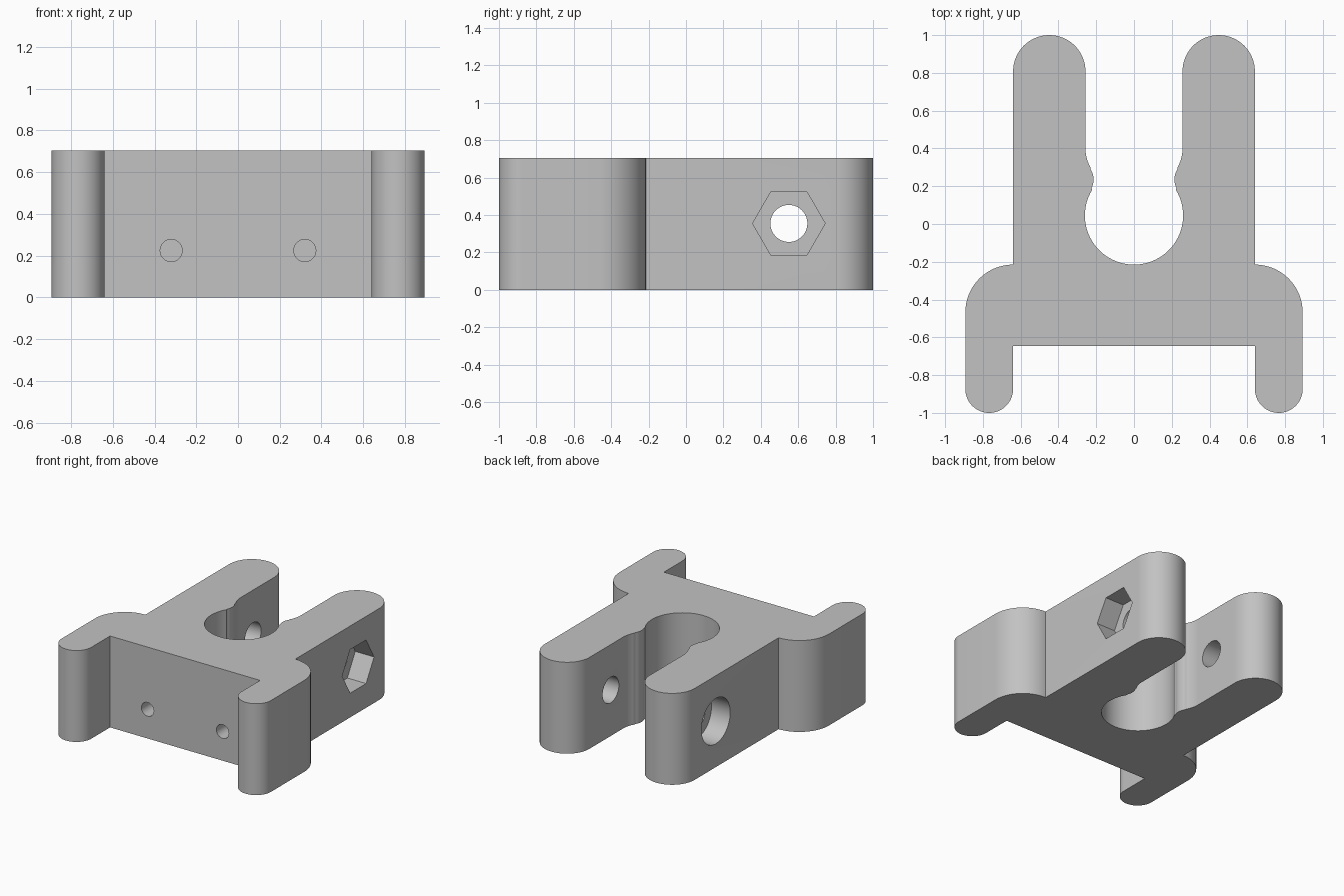
import bpy, bmesh
from math import cos, sin, pi, radians, atan2
from mathutils import Vector

cube = bpy.data.objects.get("Cube")
if cube:
    bpy.data.objects.remove(cube, do_unlink=True)

grey = bpy.data.materials.new("plain grey")
grey.use_nodes = True
grey.diffuse_color = (0.54, 0.54, 0.54, 1)
grey.node_tree.nodes["Principled BSDF"].inputs["Base Color"].default_value = grey.diffuse_color


def arc(cx, cy, r, start, end, n=16):
    """Points on a circle, angles in degrees."""
    steps = [radians(start + (end - start) * i / n) for i in range(n + 1)]
    return [(cx + r * cos(a), cy + r * sin(a)) for a in steps]


def prism(name, points, direction):
    """Close a planar loop of 3D points and extrude it."""
    bm = bmesh.new()
    face = bm.faces.new([bm.verts.new(p) for p in points])
    out = bmesh.ops.extrude_face_region(bm, geom=[face])
    moved = [v for v in out["geom"] if isinstance(v, bmesh.types.BMVert)]
    bmesh.ops.translate(bm, verts=moved, vec=Vector(direction))
    bmesh.ops.recalc_face_normals(bm, faces=bm.faces)
    mesh = bpy.data.meshes.new(name)
    bm.to_mesh(mesh)
    bm.free()
    obj = bpy.data.objects.new(name, mesh)
    bpy.context.collection.objects.link(obj)
    mesh.materials.append(grey)
    return obj


HEIGHT = 0.705
ARM_IN, ARM_OUT, FOOT_OUT = 0.257, 0.64, 0.893
BORE_Y, BORE_R = 0.045, 0.26

# Half outline: bore, retaining bump, arm, shoulder, foot
bump = Vector((0.314, 0.235))
blend = Vector((0.057, 0.4))
to_bore = math_angle = atan2(bump.y - BORE_Y, bump.x) * 180 / pi
to_bump = atan2(bump.y - blend.y, bump.x - blend.x) * 180 / pi
arm_r = (ARM_OUT - ARM_IN) / 2
foot_r = (FOOT_OUT - ARM_OUT) / 2
shoulder_r = FOOT_OUT - ARM_OUT
half = arc(0, BORE_Y, BORE_R, -90, to_bore, 32)
half += arc(*bump, 0.1, 180 + to_bore, 180 + to_bump, 12)[1:]
half += arc(*blend, 0.2, to_bump, 0, 10)[1:]
half += arc(ARM_IN + arm_r, 1 - arm_r, arm_r, 180, 0, 32)
half += arc(ARM_OUT, -0.215 - shoulder_r, shoulder_r, 90, 0, 20)
half += arc(ARM_OUT + foot_r, -1 + foot_r, foot_r, 0, -180, 28)
half.append((ARM_OUT, -0.645))
outline = half + [(-x, y) for x, y in reversed(half[1:])]
bracket = prism("clamp_bracket", [(x, y, 0) for x, y in outline], (0, 0, HEIGHT))

# Clamp bolt hole, nut pocket, bolt head recess and front screw holes
BOLT_Y, BOLT_Z, POCKET = 0.55, 0.355, 0.16


def side_cutter(name, r, sides, x0, length):
    ring = arc(BOLT_Y, BOLT_Z, r, 0, 360, sides)[:-1]
    return prism(name, [(x0, y, z) for y, z in ring], (length, 0, 0))


cutters = [
    side_cutter("bolt_hole_cutter", 0.099, 40, -1, 2),
    side_cutter("nut_pocket_cutter", 0.194, 6, ARM_OUT - POCKET, 0.5),
    side_cutter("bolt_head_cutter", 0.175, 48, -ARM_OUT + POCKET, -0.5),
]
for x in (-0.32, 0.32):
    ring = arc(x, 0.225, 0.053, 0, 360, 32)[:-1]
    cutters.append(prism("screw_hole_cutter", [(px, -0.8, pz) for px, pz in ring], (0, 0.5, 0)))

bpy.ops.object.select_all(action="DESELECT")
bpy.context.view_layer.objects.active = bracket
bracket.select_set(True)
for cutter in cutters:
    cutter.hide_render = True
    mod = bracket.modifiers.new(cutter.name, "BOOLEAN")
    mod.operation = "DIFFERENCE"
    mod.solver = "EXACT"
    mod.object = cutter
    bpy.ops.object.modifier_apply(modifier=mod.name)
    bpy.data.objects.remove(cutter, do_unlink=True)

bpy.ops.object.shade_smooth_by_angle(angle=radians(30))
